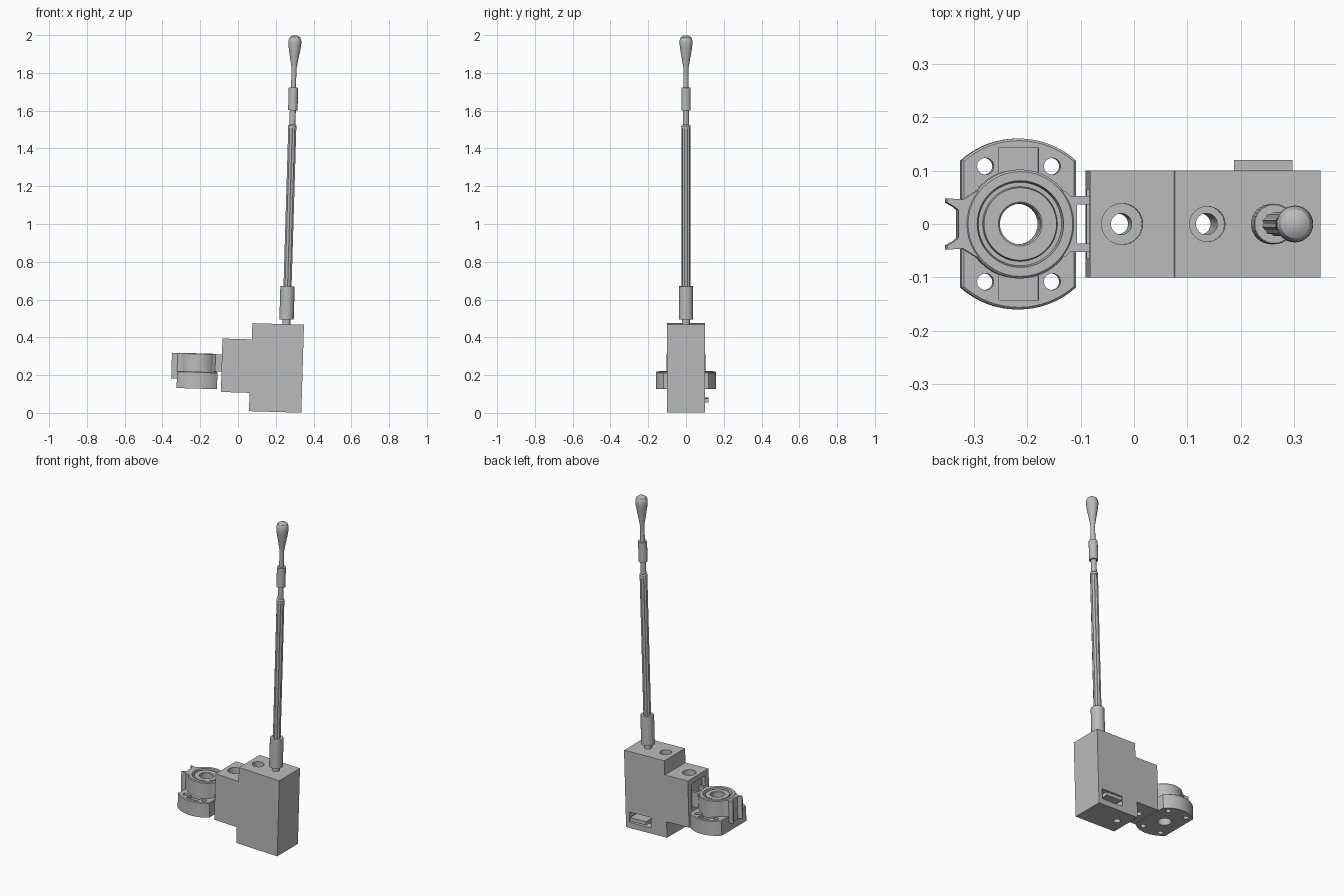
import bpy, bmesh, math
from mathutils import Matrix

cube = bpy.data.objects.get("Cube")
if cube:
    bpy.data.objects.remove(cube, do_unlink=True)

GREY = (0.5, 0.5, 0.5, 1)
mat = bpy.data.materials.new("plain_grey")
mat.use_nodes = True
mat.diffuse_color = GREY
mat.node_tree.nodes["Principled BSDF"].inputs["Base Color"].default_value = GREY

TILT = 0.03      # the whole model leans slightly about y
CX = -0.222      # clamp axis
ROD_X = 0.242    # rod axis
parts = []


def finish(name, bm, cutter=False):
    bmesh.ops.recalc_face_normals(bm, faces=bm.faces)
    me = bpy.data.meshes.new(name)
    bm.to_mesh(me)
    bm.free()
    ob = bpy.data.objects.new(name, me)
    bpy.context.collection.objects.link(ob)
    me.materials.append(mat)
    if cutter:
        ob.hide_render = True
    else:
        parts.append(ob)
    return ob


def prism(name, pts, lo, hi, axis='Z', cutter=False, bevel=0):
    """Extrude a flat outline along z, or along y for an x-z outline."""
    bm = bmesh.new()
    at = (lambda a, b, h: (a, b, h)) if axis == 'Z' else (lambda a, b, h: (a, h, b))
    face = bm.faces.new([bm.verts.new(at(a, b, lo)) for a, b in pts])
    ext = bmesh.ops.extrude_face_region(bm, geom=[face])
    top = [v for v in ext['geom'] if isinstance(v, bmesh.types.BMVert)]
    bmesh.ops.translate(bm, verts=top, vec=at(0, 0, hi - lo))
    if bevel:
        rim = [e for e in bm.edges if all(v in top for v in e.verts)]
        bmesh.ops.bevel(bm, geom=rim, offset=bevel, segments=1, affect='EDGES')
    return finish(name, bm, cutter)


def box(name, x, y, z, cutter=False):
    outline = [(x[0], y[0]), (x[1], y[0]), (x[1], y[1]), (x[0], y[1])]
    return prism(name, outline, z[0], z[1], cutter=cutter)


def circle(cx, cy, r, n=32):
    return [(cx + r * math.cos(2 * math.pi * i / n), cy + r * math.sin(2 * math.pi * i / n))
            for i in range(n)]


def drill(cx, cy, r, lo, hi):
    return prism("drill_cutter", circle(cx, cy, r), lo, hi, cutter=True)


def lathe(name, profile, cx, steps=48, closed=False):
    """Spin an (r, z) profile around the vertical line x = cx."""
    bm = bmesh.new()
    vs = [bm.verts.new((cx + r, 0, z)) for r, z in profile]
    es = [bm.edges.new(p) for p in zip(vs, vs[1:])]
    if closed:
        es.append(bm.edges.new((vs[-1], vs[0])))
    bmesh.ops.spin(bm, geom=vs + es, cent=(cx, 0, 0), axis=(0, 0, 1),
                   angle=2 * math.pi, steps=steps, use_merge=True)
    bmesh.ops.remove_doubles(bm, verts=bm.verts, dist=1e-5)
    return finish(name, bm)


def cut(ob, cutters):
    for c in cutters:
        m = ob.modifiers.new("cut", 'BOOLEAN')
        m.operation, m.solver, m.object = 'DIFFERENCE', 'EXACT', c
    bpy.context.view_layer.update()
    dg = bpy.context.evaluated_depsgraph_get()
    me = bpy.data.meshes.new_from_object(ob.evaluated_get(dg))
    ob.modifiers.clear()
    ob.data = me
    for c in cutters:
        bpy.data.objects.remove(c, do_unlink=True)


# Stepped main block with two counterbored holes, a rear slot and a side pocket
block = prism("main_block", [(-0.094, 0.108), (0.058, 0.108), (0.058, 0.011), (0.335, 0.011),
                             (0.335, 0.477), (0.062, 0.477), (0.062, 0.391), (-0.094, 0.391)],
              -0.1, 0.1, axis='Y')
cut(block, [
    drill(-0.034, 0, 0.0385, 0.341, 0.5), drill(-0.034, 0, 0.0195, 0, 0.5),
    drill(0.123, 0, 0.033, 0.427, 0.6), drill(0.123, 0, 0.02, -0.1, 0.6),
    box("slot_cutter", (0.165, 0.31), (0.05, 0.2), (0.045, 0.108), True),
    box("pocket_cutter", (-0.2, -0.072), (-0.065, 0.065), (0.16, 0.36), True)])
box("rear_tab", (0.185, 0.294), (0.04, 0.12), (0.064, 0.086))

# Flange: two stacked plates with rounded ends, bolt holes and end recesses
HALF, R = 0.107, 0.16
a0 = math.acos(HALF / R)
arc = [a0 + (math.pi - 2 * a0) * i / 16 for i in range(17)]
outline = [(CX + R * math.cos(a), R * math.sin(a)) for a in arc]
outline += [(x, -y) for x, y in reversed(outline)]
for name, lo, hi, bevel in (("lower_flange", 0.122, 0.168, 0),
                            ("upper_flange", 0.168, 0.212, 0.004)):
    flange = prism(name, outline, lo, hi, bevel=bevel)
    cutters = [drill(CX, 0, 0.038, 0, 0.5)]
    for sy in (-1, 1):
        for sx in (-1, 1):
            cutters.append(drill(CX + sx * 0.0625, sy * 0.108, 0.0155, 0, 0.5))
        if bevel:
            cutters.append(box("recess_cutter", (CX - 0.037, CX + 0.037),
                               sorted((sy * 0.09, sy * 0.142)), (0.182, 0.3), True))
    cut(flange, cutters)

# Collar with raised rim, groove and centre bore
lathe("clamp_collar", [(0.038, 0.2), (0.102, 0.2), (0.102, 0.305), (0.098, 0.309),
                       (0.081, 0.309), (0.078, 0.285), (0.07, 0.285), (0.068, 0.304),
                       (0.041, 0.304), (0.038, 0.3)], CX, closed=True)


# Side lugs: a forked claw on one side, hinge arms to the block on the other
def lug(name, half, lo, hi):
    pts = half + [(x, -y) for x, y in reversed(half)]
    prism(name, [(CX + x, y) for x, y in pts], lo, hi)


lug("claw", [(-0.09, 0.015), (-0.06, 0.071), (-0.085, 0.06), (-0.107, 0.046), (-0.137, 0.048),
             (-0.137, 0.04), (-0.123, 0.032), (-0.116, 0.026)], 0.172, 0.307)
lug("hinge_arms", [(0.09, 0.015), (0.06, 0.071), (0.086, 0.06), (0.094, 0.052), (0.151, 0.052),
                   (0.151, 0.037), (0.106, 0.036)], 0.215, 0.307)

# Lever: stub, lower sleeve, fluted rod, upper sleeve and drop-shaped knob
lathe("lever_stub", [(0, 0.46), (0.021, 0.46), (0.021, 0.51), (0, 0.51)], ROD_X, 24)
lathe("lower_sleeve", [(0, 0.502), (0.038, 0.502), (0.038, 0.675), (0.036, 0.678), (0, 0.678)],
      ROD_X, 32)
flutes = 20
prism("fluted_rod", [(ROD_X + r * math.cos(a), r * math.sin(a))
                     for i in range(flutes)
                     for r, a in [(0.0225 if i % 2 else 0.0195, 2 * math.pi * i / flutes)]],
      0.67, 1.52)
lathe("rod_collar", [(0, 1.515), (0.023, 1.515), (0.023, 1.528), (0.016, 1.534), (0.016, 1.62),
                     (0, 1.62)], ROD_X, 24)
lathe("upper_sleeve", [(0, 1.61), (0.025, 1.61), (0.025, 1.73), (0, 1.73)], ROD_X, 32)
lathe("knob", [(0, 1.72), (0.013, 1.72), (0.013, 1.83), (0.017, 1.855), (0.024, 1.895),
               (0.031, 1.935), (0.0345, 1.965), (0.0335, 1.982), (0.027, 1.997),
               (0.015, 2.005), (0, 2.007)], ROD_X, 32)

# Lean everything and smooth the round surfaces
bpy.ops.object.select_all(action='DESELECT')
for ob in parts:
    ob.data.transform(Matrix.Rotation(TILT, 4, 'Y'))
    ob.select_set(True)
bpy.context.view_layer.objects.active = parts[0]
bpy.ops.object.shade_smooth_by_angle(angle=math.radians(30))
